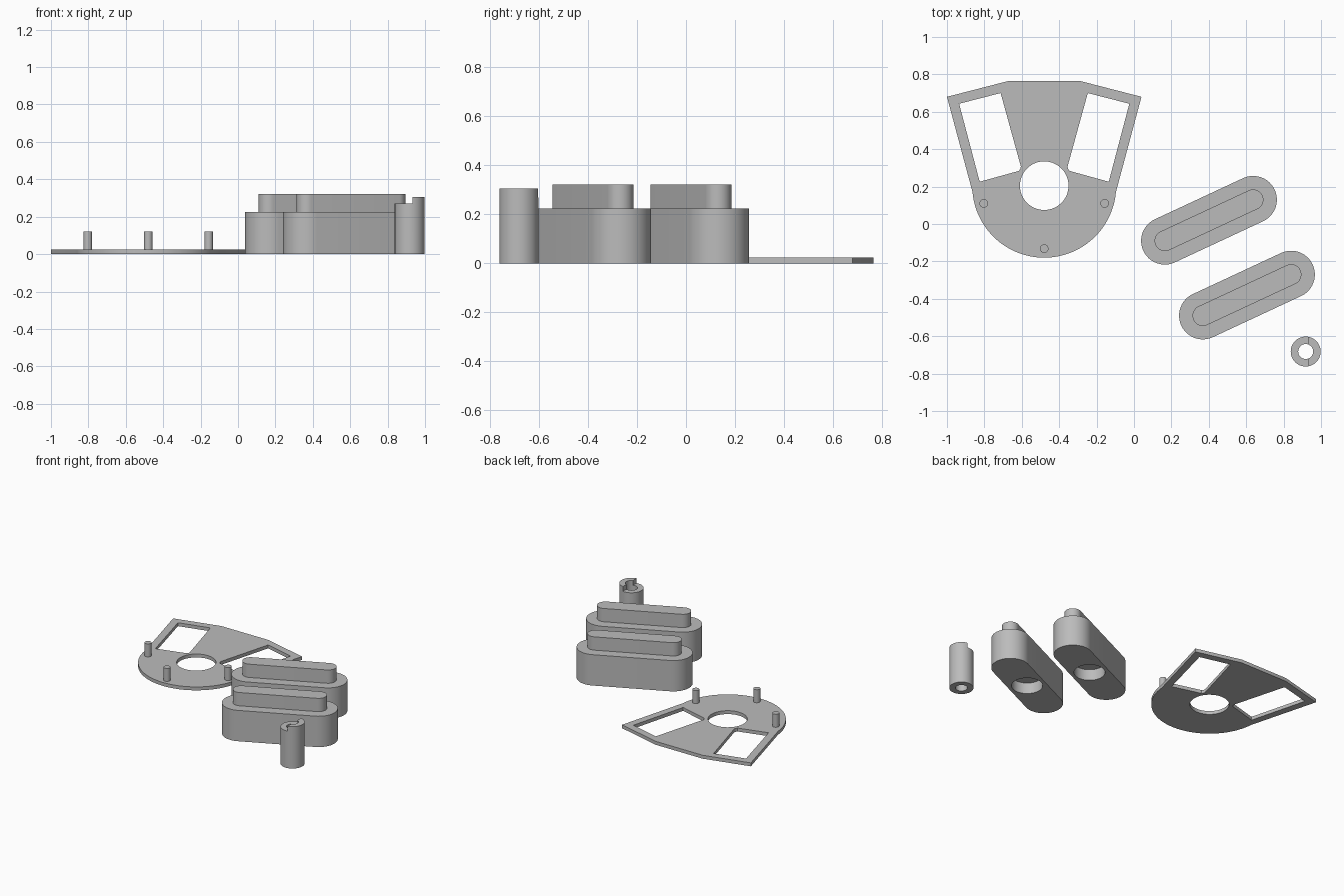
import bpy, bmesh, math
from mathutils import Vector

if "Cube" in bpy.data.objects:
    bpy.data.objects.remove(bpy.data.objects["Cube"])

grey = bpy.data.materials.new("plain grey")
grey.diffuse_color = (0.5, 0.5, 0.5, 1)
grey.use_nodes = True
grey.node_tree.nodes["Principled BSDF"].inputs["Base Color"].default_value = grey.diffuse_color


def arc(cx, cy, r, a0, a1, n):
    """Points on an arc, angles in degrees, both ends included."""
    return [(cx + r * math.cos(math.radians(a0 + (a1 - a0) * i / n)),
             cy + r * math.sin(math.radians(a0 + (a1 - a0) * i / n))) for i in range(n + 1)]


def circle(cx, cy, r, n=48):
    return arc(cx, cy, r, 0, 360, n)[:-1]


def stadium(a, b, r, n=24):
    """Rounded slot outline around the segment a-b."""
    t = math.degrees(math.atan2(b[1] - a[1], b[0] - a[0]))
    return arc(*b, r, t - 90, t + 90, n) + arc(*a, r, t + 90, t + 270, n)


def prism(name, loops, z0, z1):
    """Extrude an outline (first loop) with holes (other loops)."""
    bm = bmesh.new()
    edges = []
    for loop in loops:
        vs = [bm.verts.new((x, y, z0)) for x, y in loop]
        edges += [bm.edges.new((vs[i - 1], vs[i])) for i in range(len(vs))]
    if len(loops) == 1:
        bm.faces.new(vs)
    else:
        bmesh.ops.triangle_fill(bm, edges=edges, use_beauty=True)
    out = bmesh.ops.extrude_face_region(bm, geom=bm.faces[:])
    top = [g for g in out["geom"] if isinstance(g, bmesh.types.BMVert)]
    bmesh.ops.translate(bm, verts=top, vec=Vector((0, 0, z1 - z0)))
    bmesh.ops.recalc_face_normals(bm, faces=bm.faces[:])
    me = bpy.data.meshes.new(name)
    bm.to_mesh(me)
    bm.free()
    me.materials.append(grey)
    ob = bpy.data.objects.new(name, me)
    bpy.context.collection.objects.link(ob)
    return ob


def cut(ob, cutter):
    """Subtract the cutter and throw it away."""
    mod = ob.modifiers.new("cut", "BOOLEAN")
    mod.operation, mod.solver, mod.object = "DIFFERENCE", "EXACT", cutter
    bpy.context.view_layer.objects.active = ob
    bpy.ops.object.modifier_apply(modifier=mod.name)
    bpy.data.objects.remove(cutter)


# Flat plate: round lower end, flared upper end, bore and two mirrored windows
CX, CY = -0.48, 0.205
mirror = lambda pts: [(2 * CX - x, y) for x, y in pts]
left_rim = [(-0.67, 0.765), (-1.0, 0.68)]
outline = left_rim + arc(CX, CY, 0.385, 185, 355, 56) + mirror(left_rim)[::-1]
window = [(-0.935, 0.643), (-0.713, 0.70), (-0.605, 0.308),
          (-0.607, 0.296), (-0.615, 0.284), (-0.825, 0.226)]
prism("plate", [outline, circle(CX, CY, 0.13, 64), window, mirror(window)], 0, 0.025)

# Three locating pins on the plate
for x, y in [(-0.803, 0.11), (-0.48, -0.132), (-0.157, 0.11)]:
    prism("plate_pin", [circle(x, y, 0.023, 24)], 0.025, 0.12)

# Two slot blocks, each with a narrow ridge on top and a round pocket below
for dx, dy in [(0, 0), (0.203, -0.4)]:
    a, b = (0.165 + dx, -0.09 + dy), (0.637 + dx, 0.13 + dy)
    body = prism("slot_block", [stadium(a, b, 0.127)], 0, 0.225)
    cut(body, prism("pocket", [circle((a[0] + b[0]) / 2, (a[1] + b[1]) / 2, 0.103)], -0.1, 0.08))
    prism("slot_ridge", [stadium(a, b, 0.055)], 0.225, 0.322)

# Hollow bushing with half of its top end stepped down
tube = prism("bushing", [circle(0.918, -0.682, 0.08), circle(0.918, -0.682, 0.04, 32)], 0, 0.305)
cut(tube, prism("step", [[(0.8, -0.8), (0.932, -0.8), (0.932, -0.55), (0.8, -0.55)]], 0.27, 0.4))

# Smooth round walls, sharp edges
for ob in bpy.context.scene.objects:
    ob.select_set(True)
bpy.context.view_layer.objects.active = tube
bpy.ops.object.shade_smooth_by_angle(angle=math.radians(30))
